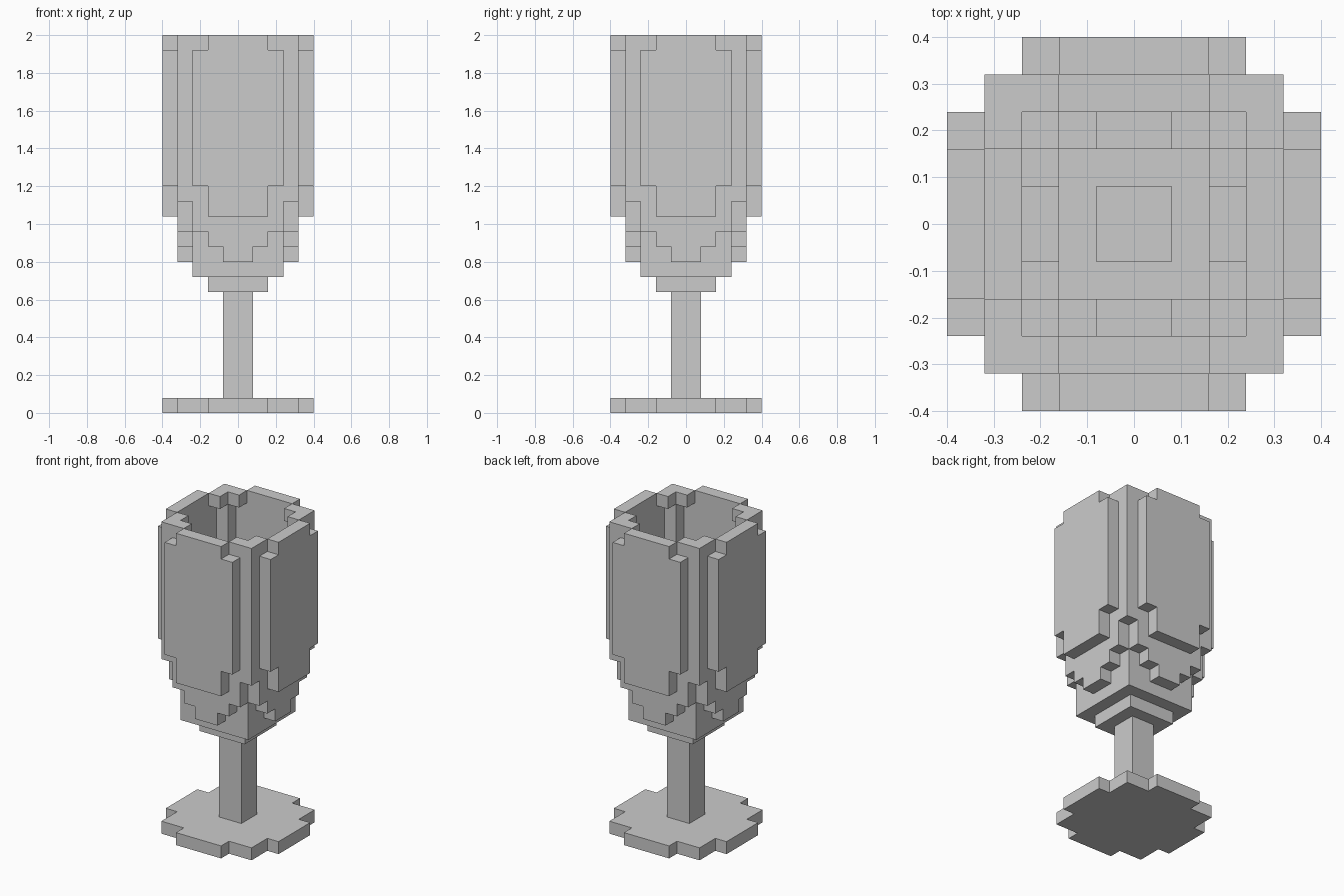
import bpy, bmesh
from mathutils import Vector

if "Cube" in bpy.data.objects:
    bpy.data.objects.remove(bpy.data.objects["Cube"])

U = 0.08  # voxel size


def mirrored(quadrant):
    """Swap x/y and mirror quadrant cells (0 = next to the axis) into a full layer."""
    cells = set()
    for i, j in quadrant:
        for a, b in ((i, j), (j, i)):
            for x in (a, -a - 1):
                for y in (b, -b - 1):
                    cells.add((x, y))
    return cells


def voxel_object(name, layers):
    """layers: (first z, last z, quadrant cells); only exposed faces are made."""
    vox = {(x, y, z) for z0, z1, q in layers
           for z in range(z0, z1 + 1) for x, y in mirrored(q)}
    bm = bmesh.new()
    verts = {}

    def vert(p):
        if p not in verts:
            verts[p] = bm.verts.new(Vector(p) * U)
        return verts[p]

    for v in sorted(vox):
        for axis in range(3):
            for side in (0, 1):
                n = list(v)
                n[axis] += 2 * side - 1
                if tuple(n) in vox:
                    continue
                loop = []
                for s, t in ((0, 0), (1, 0), (1, 1), (0, 1)):
                    c = list(v)
                    c[axis] += side
                    c[(axis + 1) % 3] += s
                    c[(axis + 2) % 3] += t
                    loop.append(vert(tuple(c)))
                bm.faces.new(loop if side else loop[::-1])
    mesh = bpy.data.meshes.new(name)
    bm.to_mesh(mesh)
    bm.free()
    obj = bpy.data.objects.new(name, mesh)
    bpy.context.collection.objects.link(obj)
    return obj


# Foot: rounded one-voxel disc
disc = [(i, j) for i in range(4) for j in range(4)] + [(4, 0), (4, 1)]
voxel_object("foot", [(0, 0, disc)])

# Stem: square column
voxel_object("stem", [(1, 7, [(0, 0)])])

# Bowl: one-voxel shell, from the bottom up to the rim
voxel_object("bowl", [
    (8, 8, [(1, 0), (1, 1)]),
    (9, 9, [(2, 0), (2, 1), (2, 2)]),
    (10, 10, [(3, 0), (2, 1), (2, 2)]),
    (11, 11, [(3, 0), (3, 1), (2, 2)]),
    (12, 12, [(3, 0), (3, 1), (3, 2)]),
    (13, 13, [(4, 0), (4, 1), (3, 2)]),
    (14, 14, [(4, 0), (4, 1), (3, 2), (3, 3)]),
    (15, 23, [(4, 0), (4, 1), (4, 2), (3, 3)]),
    (24, 24, [(4, 0), (4, 1), (3, 2), (3, 3)]),
])
